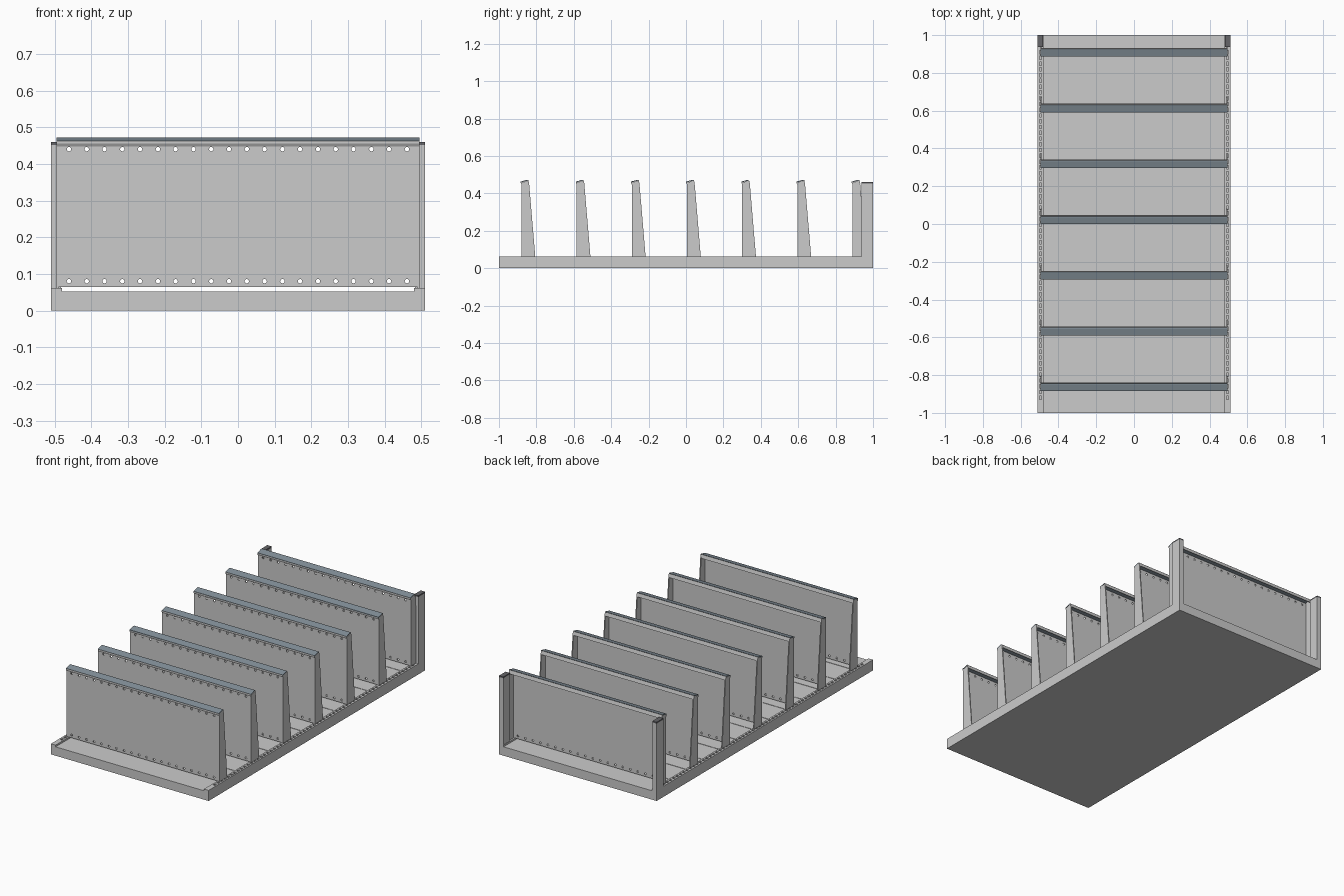
import bpy, bmesh, math
from mathutils import Matrix, Vector

if "Cube" in bpy.data.objects:
    bpy.data.objects.remove(bpy.data.objects["Cube"])


def mat(name, col):
    m = bpy.data.materials.new(name)
    m.diffuse_color = (*col, 1)
    m.use_nodes = True
    m.node_tree.nodes["Principled BSDF"].inputs["Base Color"].default_value = m.diffuse_color
    return m


BLUE = mat("blue_grey", (0.22, 0.27, 0.31))
DARK = mat("dark_grey", (0.13, 0.13, 0.14))


def add(name, bm, material=None):
    bmesh.ops.recalc_face_normals(bm, faces=bm.faces)
    me = bpy.data.meshes.new(name)
    bm.to_mesh(me)
    bm.free()
    ob = bpy.data.objects.new(name, me)
    bpy.context.collection.objects.link(ob)
    if material:
        me.materials.append(material)
    return ob


def box(bm, x0, x1, y0, y1, z0, z1):
    m = Matrix.Translation(((x0 + x1) / 2, (y0 + y1) / 2, (z0 + z1) / 2))
    bmesh.ops.create_cube(bm, size=1, matrix=m @ Matrix.Diagonal((x1 - x0, y1 - y0, z1 - z0, 1)))


def prism(bm, pts, axis, a, b):
    """Extrude a closed 2D profile along axis 'x' (points are y,z) or 'y' (points are x,z)."""
    co = [(a, p, q) if axis == 'x' else (p, a, q) for p, q in pts]
    f = bm.faces.new([bm.verts.new(c) for c in co])
    ext = bmesh.ops.extrude_face_region(bm, geom=[f])["geom"]
    d = Vector((b - a, 0, 0)) if axis == 'x' else Vector((0, b - a, 0))
    bmesh.ops.translate(bm, vec=d, verts=[g for g in ext if isinstance(g, bmesh.types.BMVert)])


def cut(ob, cutter):
    cutter.hide_render = True
    mod = ob.modifiers.new("cut", 'BOOLEAN')
    mod.operation = 'DIFFERENCE'
    mod.solver = 'EXACT'
    mod.object = cutter
    dg = bpy.context.evaluated_depsgraph_get()
    me = bpy.data.meshes.new_from_object(ob.evaluated_get(dg))
    ob.modifiers.clear()
    ob.data = me
    bpy.data.objects.remove(cutter)


# tray base: low floor with a raised rail on each long side
W, RAIL, FLOOR, TOP = 0.51, 0.48, 0.052, 0.062
bm = bmesh.new()
prism(bm, [(-W, 0), (W, 0), (W, TOP), (RAIL, TOP), (RAIL, FLOOR),
           (-RAIL, FLOOR), (-RAIL, TOP), (-W, TOP)], 'y', -1, 1)
base = add("tray_base", bm)

# rail slots and floor seams
bm = bmesh.new()
for i in range(61):
    y = -0.92 + i * 0.0305
    for s in (-1, 1):
        box(bm, s * 0.495 - 0.006, s * 0.495 + 0.006, y - 0.009, y + 0.009, 0.05, 0.08)
for i in range(12):
    y = -0.855 + i * 0.1532
    box(bm, -0.475, 0.475, y - 0.002, y + 0.002, 0.05, 0.056)
cut(base, add("base_cutter", bm))

# divider panel with two rows of through holes
D, T = 0.495, 0.006
bm = bmesh.new()
box(bm, -D, D, 0, T, 0.064, 0.455)
panel = add("divider_panel", bm)
bm = bmesh.new()
for z in (0.08, 0.44):
    for i in range(20):
        m = Matrix.Translation((-0.461 + i * 0.0485, 0, z)) @ Matrix.Rotation(math.pi / 2, 4, 'X')
        bmesh.ops.create_cone(bm, cap_ends=True, segments=12, radius1=0.006,
                              radius2=0.006, depth=0.05, matrix=m)
cut(panel, add("hole_cutter", bm))

# tapered end flanges of the divider
bm = bmesh.new()
for s in (-1, 1):
    prism(bm, [(0, TOP), (0.074, TOP), (0.041, 0.455), (0.036, 0.468), (0.002, 0.458)],
          'x', s * D, s * (D - T))
flanges = add("divider_flanges", bm)

# folded lip at the front and back of the divider top
bm = bmesh.new()
prism(bm, [(0, 0.448), (0.005, 0.448), (0.004, 0.458), (-0.004, 0.462), (-0.004, 0.455)],
      'x', -D, D)
prism(bm, [(0.038, 0.45), (0.042, 0.45), (0.037, 0.471), (0.033, 0.468)], 'x', -D, D)
lip = add("divider_lip", bm)

# sloping top strip
bm = bmesh.new()
prism(bm, [(-0.004, 0.458), (0.034, 0.468), (0.036, 0.472), (0.03, 0.472), (-0.004, 0.463)],
      'x', -D, D)
strip = add("divider_top_strip", bm, BLUE)

# seven evenly spaced dividers
for part in (panel, flanges, lip, strip):
    for i in range(7):
        ob = part if i == 0 else part.copy()
        if i:
            bpy.context.collection.objects.link(ob)
        ob.location.y = -0.88 + i * 0.295

# rear corner posts with dark caps
for s, side in ((-1, "left"), (1, "right")):
    bm = bmesh.new()
    box(bm, *sorted((s * 0.482, s * W)), 0.938, 1, TOP, 0.452)
    add("rear_post_" + side, bm)
    bm = bmesh.new()
    box(bm, *sorted((s * 0.482, s * W)), 0.938, 1, 0.452, 0.46)
    add("post_cap_" + side, bm, DARK)
